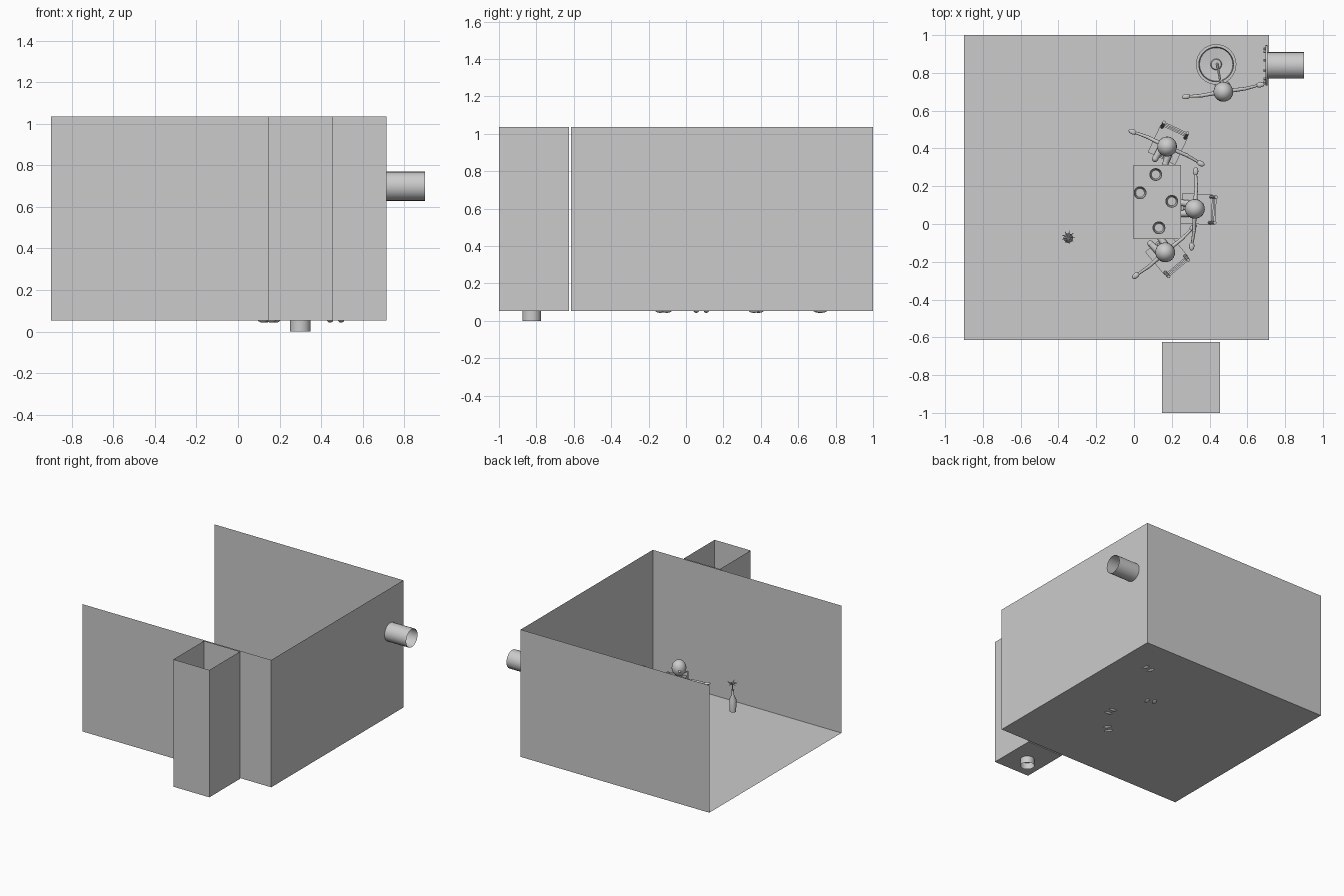
import bpy, bmesh, math
from mathutils import Vector, Matrix

if "Cube" in bpy.data.objects:
    bpy.data.objects.remove(bpy.data.objects["Cube"])

grey = bpy.data.materials.new("light_grey")
grey.diffuse_color = (0.6, 0.6, 0.6, 1)
grey.use_nodes = True
grey.node_tree.nodes["Principled BSDF"].inputs["Base Color"].default_value = grey.diffuse_color
FLOOR = 0.052


def finish(name, bm, mw=Matrix(), smooth=True):
    me = bpy.data.meshes.new(name)
    bm.to_mesh(me)
    bm.free()
    me.materials.append(grey)
    ob = bpy.data.objects.new(name, me)
    bpy.context.scene.collection.objects.link(ob)
    ob.matrix_world = mw
    if smooth:
        bpy.ops.object.select_all(action='DESELECT')
        ob.select_set(True)
        bpy.context.view_layer.objects.active = ob
        bpy.ops.object.shade_smooth_by_angle()
    return ob


def box(bm, lo, hi):
    lo, hi = Vector(lo), Vector(hi)
    m = Matrix.Translation((lo + hi) / 2) @ Matrix.Diagonal((hi - lo).to_4d())
    m[3][3] = 1
    bmesh.ops.create_cube(bm, size=1, matrix=m)


def rod(bm, a, b, r1, r2=None, n=12, caps=True):
    a, b = Vector(a), Vector(b)
    m = Matrix.Translation((a + b) / 2) @ (b - a).to_track_quat('Z', 'Y').to_matrix().to_4x4()
    bmesh.ops.create_cone(bm, cap_ends=caps, segments=n, radius1=r1,
                          radius2=r1 if r2 is None else r2, depth=(b - a).length, matrix=m)


def ball(bm, c, r):
    r = r if isinstance(r, tuple) else (r, r, r)
    bmesh.ops.create_uvsphere(bm, u_segments=20, v_segments=12, radius=1,
                              matrix=Matrix.Translation(c) @ Matrix.Diagonal((*r, 1)))


def lathe(bm, profile, n=24, c=(0, 0, 0)):
    rings = [[bm.verts.new((c[0] + r * math.cos(2 * math.pi * i / n),
                            c[1] + r * math.sin(2 * math.pi * i / n), c[2] + z))
              for i in range(n)] for r, z in profile]
    for p, q in zip(rings, rings[1:]):
        for i in range(n):
            bm.faces.new((p[i], p[(i + 1) % n], q[(i + 1) % n], q[i]))


# Room and shaft: open-topped thin shells, the room is open at the left
def shell(name, x0, x1, y0, y1, left_wall):
    bm = bmesh.new()
    box(bm, (x0, y0, 0.052), (x1, y1, 1.037))
    gone = [f for f in bm.faces if f.normal.z > 0.5 or (f.normal.x < -0.5 and not left_wall)]
    bmesh.ops.delete(bm, geom=gone, context='FACES')
    finish(name, bm, smooth=False)


shell("room_shell", -0.9, 0.715, -0.615, 1.0, False)
shell("entry_shaft", 0.147, 0.455, -1.0, -0.625, True)

# Pipes
bm = bmesh.new()
rod(bm, (0.3, -0.825, 0), (0.3, -0.825, 0.052), 0.05, n=32, caps=False)
finish("shaft_drain_pipe", bm)
bm = bmesh.new()
rod(bm, (0.7, 0.84, 0.7), (0.9, 0.84, 0.7), 0.07, n=24, caps=False)
finish("wall_pipe", bm)
bm = bmesh.new()
rod(bm, (0.695, 0.84, 0.7), (0.708, 0.84, 0.7), 0.107, n=32)
for i in range(10):
    a = math.tau * i / 10
    y, z = 0.84 + 0.088 * math.cos(a), 0.7 + 0.088 * math.sin(a)
    rod(bm, (0.685, y, z), (0.697, y, z), 0.008, n=6)
finish("pipe_flange", bm)

# Table with cups
bm = bmesh.new()
box(bm, (-0.003, -0.08, 0.285), (0.25, 0.313, 0.3))
for x in (0.015, 0.232):
    for y in (-0.062, 0.295):
        box(bm, (x - 0.01, y - 0.01, FLOOR), (x + 0.01, y + 0.01, 0.286))
finish("table", bm, smooth=False)
for x, y in ((0.115, 0.262), (0.032, 0.165), (0.2, 0.12), (0.132, -0.02)):
    bm = bmesh.new()
    lathe(bm, [(0, 0), (0.026, 0), (0.034, 0.045), (0.031, 0.045), (0.023, 0.006), (0, 0.006)],
          c=(x, y, 0.3))
    finish("cup", bm)


# Chair: faces +x in its own frame
def chair(mw):
    bm = bmesh.new()
    box(bm, (-0.09, -0.08, 0.185), (0.07, 0.08, 0.2))
    for y in (-0.068, 0.068):
        box(bm, (0.05, y - 0.008, FLOOR), (0.066, y + 0.008, 0.186))
        rod(bm, (-0.082, y, FLOOR), (-0.082, y, 0.2), 0.009, n=8)
        rod(bm, (-0.082, y, 0.2), (-0.11, y, 0.37), 0.009, n=8)
    for z, x in ((0.27, -0.093), (0.31, -0.1), (0.35, -0.107)):
        box(bm, (x - 0.005, -0.068, z - 0.012), (x + 0.005, 0.068, z + 0.012))
    finish("chair", bm, mw, smooth=False)


# Figure: faces +x, the hip height decides sitting or standing
def figure(mw, seated):
    hip = 0.215 if seated else 0.3
    bm = bmesh.new()
    ball(bm, (0, 0, hip + 0.235), (0.053, 0.052, 0.06))
    ball(bm, (0.054, 0, hip + 0.23), 0.009)
    finish("head", bm, mw)
    bm = bmesh.new()
    lathe(bm, [(0, -0.02), (0.04, -0.01), (0.043, 0.02), (0.036, 0.06), (0.045, 0.12),
               (0.04, 0.15), (0.018, 0.168), (0.016, 0.2)], 16, (0, 0, hip))
    finish("torso", bm, mw)
    bm = bmesh.new()
    for s in (-1, 1):
        sh, el = Vector((0, s * 0.04, hip + 0.14)), Vector((-0.002, s * 0.115, hip + 0.125))
        wr = Vector((0.004, s * 0.18, hip + 0.11))
        ball(bm, sh, 0.014)
        rod(bm, sh, el, 0.011, 0.009)
        ball(bm, el, 0.01)
        rod(bm, el, wr, 0.009, 0.007)
        ball(bm, wr + Vector((0.002, s * 0.018, -0.003)), (0.014, 0.023, 0.009))
    finish("arms", bm, mw)
    bm = bmesh.new()
    for s in (-1, 1):
        top = Vector((0, s * 0.022, hip))
        knee = Vector((0.085, s * 0.03, hip - 0.005)) if seated else Vector((0.006, s * 0.025, 0.18))
        ankle = Vector((0.02 if seated else 0, s * 0.027, 0.065))
        rod(bm, top, knee, 0.021, 0.016)
        ball(bm, knee, 0.017)
        rod(bm, knee, ankle, 0.015, 0.011)
        ball(bm, ankle + Vector((0.018, 0, -0.008)), (0.034, 0.015, 0.014))
    finish("legs", bm, mw)


for x, y, deg, seated in ((0.175, 0.41, 245, True), (0.322, 0.08, 177, True),
                          (0.165, -0.15, 130, True), (0.473, 0.7, 99, False)):
    mw = Matrix.Translation((x, y, 0)) @ Matrix.Rotation(math.radians(deg), 4, 'Z')
    figure(mw, seated)
    if seated:
        chair(mw)

# Round tub with a stirring stick
bm = bmesh.new()
lathe(bm, [(0, FLOOR), (0.088, FLOOR), (0.105, 0.28), (0.107, 0.29), (0.092, 0.29),
           (0.088, 0.25), (0.03, 0.245), (0.026, 0.255), (0, 0.255)], 32, (0.435, 0.845, 0))
finish("tub", bm)
bm = bmesh.new()
rod(bm, (0.44, 0.85, 0.25), (0.46, 0.74, 0.42), 0.006)
finish("stirring_stick", bm)

# Bottle-shaped vase with a spray of leaves
vx, vy = -0.348, -0.075
bm = bmesh.new()
lathe(bm, [(0, 0), (0.024, 0), (0.025, 0.09), (0.01, 0.125), (0.009, 0.16), (0.012, 0.165),
           (0.008, 0.165)], 20, (vx, vy, 0.28))
finish("vase", bm)
bm = bmesh.new()
rod(bm, (vx, vy, 0.4), (vx, vy + 0.005, 0.495), 0.003, n=6)
for i in range(9):
    a = math.tau * i / 9
    d = Vector((math.cos(a), math.sin(a), 0.5 if i % 2 else -0.1))
    rod(bm, (vx, vy + 0.005, 0.495), Vector((vx, vy + 0.005, 0.495)) + d * 0.036, 0.006, 0.001, n=6)
finish("leaf_spray", bm)
